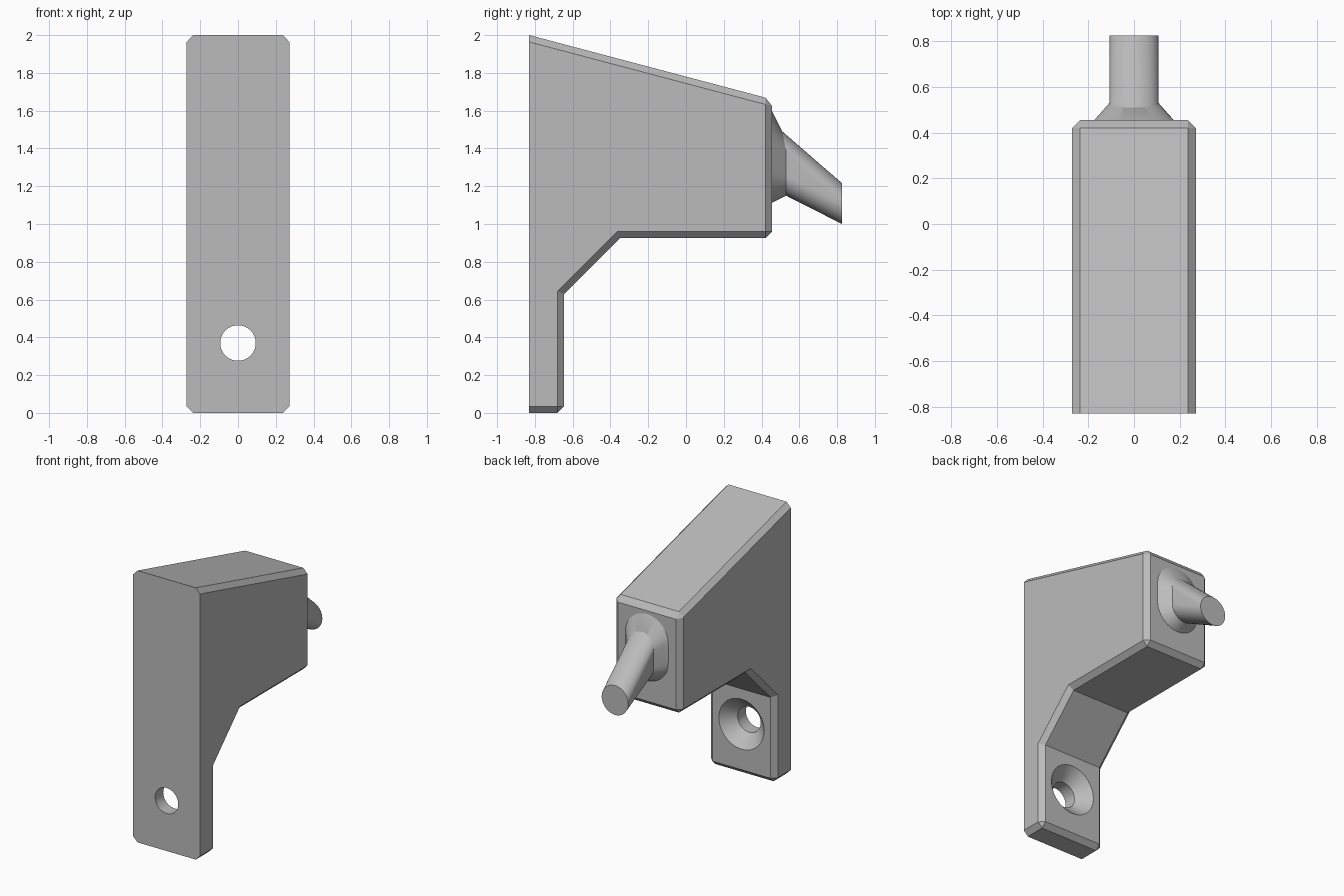
import bpy, bmesh, math

cube = bpy.data.objects.get("Cube")
if cube:
    bpy.data.objects.remove(cube, do_unlink=True)

grey = bpy.data.materials.new("plain grey")
grey.use_nodes = True
grey.diffuse_color = (0.5, 0.5, 0.5, 1)
grey.node_tree.nodes["Principled BSDF"].inputs["Base Color"].default_value = (0.5, 0.5, 0.5, 1)

FRONT, BACK, HALF, CHAMFER = -0.83, 0.455, 0.272, 0.035


def finish(name, bm):
    bmesh.ops.recalc_face_normals(bm, faces=bm.faces)
    mesh = bpy.data.meshes.new(name)
    bm.to_mesh(mesh)
    bm.free()
    obj = bpy.data.objects.new(name, mesh)
    bpy.context.collection.objects.link(obj)
    mesh.materials.append(grey)
    return obj


def activate(obj):
    bpy.ops.object.select_all(action='DESELECT')
    obj.select_set(True)
    bpy.context.view_layer.objects.active = obj


def loft(name, rings):
    """Skin a list of equal-length point rings and cap both ends."""
    bm = bmesh.new()
    loops = [[bm.verts.new(p) for p in ring] for ring in rings]
    n = len(loops[0])
    for a, b in zip(loops, loops[1:]):
        for i in range(n):
            j = (i + 1) % n
            bm.faces.new((a[i], a[j], b[j], b[i]))
    bm.faces.new(loops[0])
    bm.faces.new(loops[-1])
    bmesh.ops.remove_doubles(bm, verts=bm.verts, dist=1e-5)
    return finish(name, bm)


def slot(y, radius, low, high, top_shift=0, half_count=24):
    """Upright slot outline: half circles about heights high and low."""
    ring = []
    for centre, start in ((high, 0), (low, math.pi)):
        for i in range(half_count + 1):
            a = start + math.pi * i / half_count
            shift = top_shift * max(0, math.sin(a))
            ring.append((radius * math.cos(a), y - shift, centre + radius * math.sin(a)))
    return ring


# Bracket body: side profile pulled across the width
profile = [(FRONT, 0), (-0.645, 0), (-0.645, 0.63), (-0.35, 0.925),
           (BACK, 0.925), (BACK, 1.66), (FRONT, 2)]
bm = bmesh.new()
face = bm.faces.new([bm.verts.new((-HALF, y, z)) for y, z in profile])
pulled = bmesh.ops.extrude_face_region(bm, geom=[face])["geom"]
bmesh.ops.translate(bm, vec=(2 * HALF, 0, 0),
                    verts=[v for v in pulled if isinstance(v, bmesh.types.BMVert)])
bmesh.ops.recalc_face_normals(bm, faces=bm.faces)

# Chamfer every outer edge that is neither on the front face nor an inner corner
outer = [e for e in bm.edges if e.is_convex
         and not all(abs(v.co.y - FRONT) < 1e-4 for v in e.verts)]
bmesh.ops.bevel(bm, geom=outer, offset=CHAMFER, segments=1,
                affect='EDGES', profile=0.5, clamp_overlap=True)
body = finish("bracket_body", bm)

# Countersunk screw hole
HOLE_Z = 0.37
cutter = loft("screw_hole_cutter", [slot(y, r, HOLE_Z, HOLE_Z) for y, r in
              ((FRONT - 0.1, 0.094), (-0.735, 0.094), (-0.645, 0.184), (-0.6, 0.229))])
cutter.hide_render = True
cut = body.modifiers.new("screw hole", 'BOOLEAN')
cut.operation = 'DIFFERENCE'
cut.solver = 'EXACT'
cut.object = cutter
activate(body)
bpy.ops.object.modifier_apply(modifier=cut.name)
bpy.data.objects.remove(cutter, do_unlink=True)
bpy.ops.object.shade_smooth_by_angle(angle=math.radians(25))

# Flared collar where the peg meets the body
root = slot(0.53, 0.108, 1.258, 1.382, 0.02)
collar = loft("peg_collar", [slot(BACK - 0.01, 0.183, 1.29, 1.437), root])

# Downward sloping peg, slot-shaped at the root and round at the tip
peg = loft("peg", [root, slot(0.826, 0.108, 1.108, 1.108)])

for part in (collar, peg):
    activate(part)
    bpy.ops.object.shade_smooth_by_angle(angle=math.radians(25))
